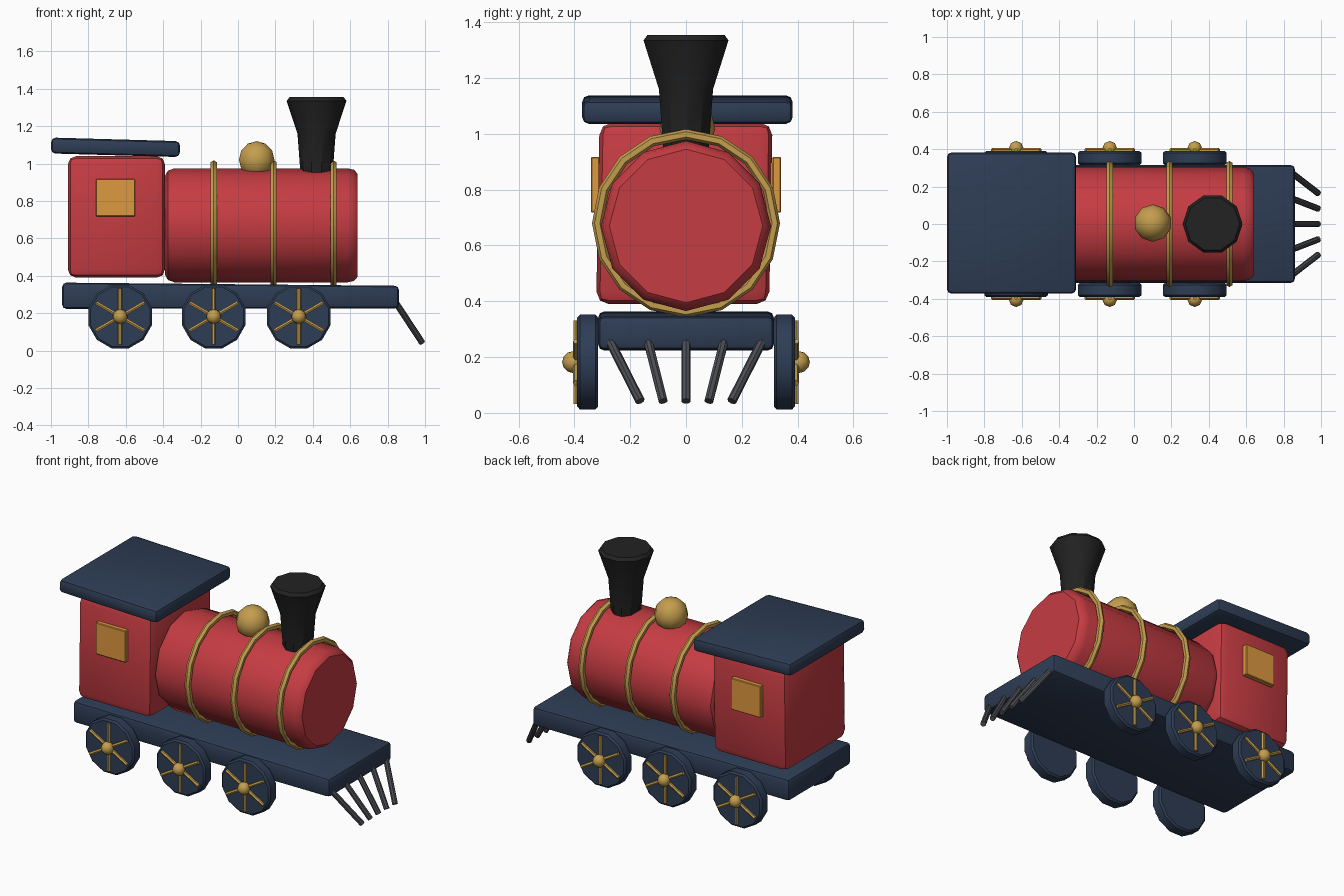
import bpy, bmesh, math
from mathutils import Vector, Matrix

cube = bpy.data.objects.get("Cube")
if cube:
    bpy.data.objects.remove(cube, do_unlink=True)


def material(name, rgb):
    m = bpy.data.materials.new(name)
    m.use_nodes = True
    m.diffuse_color = (*rgb, 1)
    node = next(n for n in m.node_tree.nodes if n.type == "BSDF_PRINCIPLED")
    node.inputs["Base Color"].default_value = (*rgb, 1)
    return m


RED = material("red paint", (0.56, 0.045, 0.055))
NAVY = material("navy paint", (0.027, 0.046, 0.09))
GOLD = material("brass", (0.55, 0.34, 0.075))
AMBER = material("amber glass", (0.73, 0.32, 0.05))
BLACK = material("black iron", (0.016, 0.016, 0.016))
GREY = material("grey steel", (0.07, 0.073, 0.085))


def finish(name, bm, mat, smooth=35):
    bmesh.ops.recalc_face_normals(bm, faces=bm.faces[:])
    mesh = bpy.data.meshes.new(name)
    bm.to_mesh(mesh)
    bm.free()
    mesh.materials.append(mat)
    ob = bpy.data.objects.new(name, mesh)
    bpy.context.collection.objects.link(ob)
    bpy.ops.object.select_all(action="DESELECT")
    ob.select_set(True)
    bpy.context.view_layer.objects.active = ob
    bpy.ops.object.shade_smooth_by_angle(angle=math.radians(smooth))
    return ob


def box(name, center, size, bevel, mat, segments=1, tilt=0, shape=None):
    """Bevelled box; shape may adjust the eight corners first."""
    bm = bmesh.new()
    bmesh.ops.create_cube(bm, size=1)
    for v in bm.verts:
        v.co = Vector(a * b for a, b in zip(v.co, size))
        if shape:
            shape(v.co)
    if bevel:
        bmesh.ops.bevel(bm, geom=bm.edges[:], offset=bevel, segments=segments,
                        profile=0.5, affect="EDGES")
    bm.transform(Matrix.Translation(center) @ Matrix.Rotation(tilt, 4, "Y"))
    return finish(name, bm, mat)


def lathe(name, origin, axis, profile, sides, mat, closed=False, turn=0.0):
    """Spin (radius, distance) pairs round an axis."""
    bm = bmesh.new()
    rot = Vector(axis).to_track_quat("Z", "Y")
    rings = []
    for r, d in profile:
        angles = [math.tau * (i + turn) / sides for i in range(sides)]
        rings.append([bm.verts.new(rot @ Vector((r * math.cos(a), r * math.sin(a), d))
                                   + Vector(origin)) for a in angles])
    pairs = list(zip(rings, rings[1:]))
    if closed:
        pairs.append((rings[-1], rings[0]))
    else:
        bm.faces.new(rings[0])
        bm.faces.new(rings[-1])
    for lo, hi in pairs:
        for i in range(sides):
            j = (i + 1) % sides
            bm.faces.new((lo[i], lo[j], hi[j], hi[i]))
    return finish(name, bm, mat)


def rod(name, start, end, radius, sides, mat):
    length = (Vector(end) - Vector(start)).length
    return lathe(name, start, Vector(end) - Vector(start),
                 [(radius, 0), (radius, length)], sides, mat)


def ball(name, center, radius, mat, u=10, v=6):
    bm = bmesh.new()
    bmesh.ops.create_uvsphere(bm, u_segments=u, v_segments=v, radius=radius)
    bm.transform(Matrix.Translation(center))
    return finish(name, bm, mat, 50)


# Chassis, tapering slightly to the front
def taper_front(co):
    if co.x > 0:
        co.z *= 0.86


box("chassis", (-0.04, 0, 0.29), (1.8, 0.63, 0.14), 0.022, NAVY, 2, 0.004, taper_front)


# Cab with a slightly skewed lower body, windows and roof
def skew_cab(co):
    if co.z < 0:
        co.y -= 0.012


box("cab", (-0.65, 0, 0.715), (0.52, 0.62, 0.65), 0.045, RED, 2, 0, skew_cab)
for side, label in ((-1, "front"), (1, "back")):
    box(label + "_cab_window", (-0.655, side * 0.325, 0.818), (0.21, 0.032, 0.2),
        0.004, AMBER)
box("cab_roof", (-0.655, 0.005, 1.087), (0.69, 0.755, 0.085), 0.025, NAVY, 2, 0.028)

# Boiler with softened ends and brass bands
lathe("boiler", (0, 0, 0.67), (1, 0, 0),
      [(0.265, -0.39), (0.292, -0.375), (0.305, -0.34), (0.305, 0.585),
       (0.297, 0.62), (0.275, 0.64)], 12, RED)
for n, x in enumerate((-0.13, 0.19, 0.51)):
    tube = [(0.318 + 0.019 * math.cos(a), 0.019 * math.sin(a))
            for a in (math.tau * i / 6 for i in range(6))]
    lathe(f"boiler_band_{n + 1}", (x, 0, 0.68), (1, 0, 0), tube, 16, GOLD, True)

# Steam dome and flared chimney
ball("steam_dome", (0.1, 0.005, 1.02), 0.1, GOLD)
lathe("chimney", (0.42, 0, 0), (0, 0, 1),
      [(0.085, 0.93), (0.09, 1.0), (0.102, 1.16), (0.16, 1.335), (0.145, 1.355)],
      10, BLACK)

# Wheels with spokes and hubs on both sides
for side, label in ((-1, "front"), (1, "back")):
    for n, x in enumerate((-0.63, -0.13, 0.325)):
        name = f"{label}_wheel_{n + 1}"
        lathe(name, (x, side * 0.315, 0.182), (0, side, 0),
              [(0.165, 0), (0.176, 0.01), (0.176, 0.065), (0.165, 0.075)],
              12, NAVY, turn=0.5)
        for k in range(3):
            a = math.radians(30 + 60 * k)
            reach = Vector((math.cos(a), 0, math.sin(a))) * 0.15
            mid = Vector((x, side * 0.394, 0.182))
            rod(f"{name}_spoke_{k + 1}", mid - reach, mid + reach, 0.011, 6, GOLD)
        ball(name + "_hub", (x, side * 0.405, 0.182), 0.039, GOLD, 8, 6)

# Track guard bars fanning in toward the rail
for n in range(-2, 3):
    rod(f"guard_bar_{n + 3}", (0.845, n * 0.136, 0.255), (0.985, n * 0.082, 0.042),
        0.017, 8, GREY)
